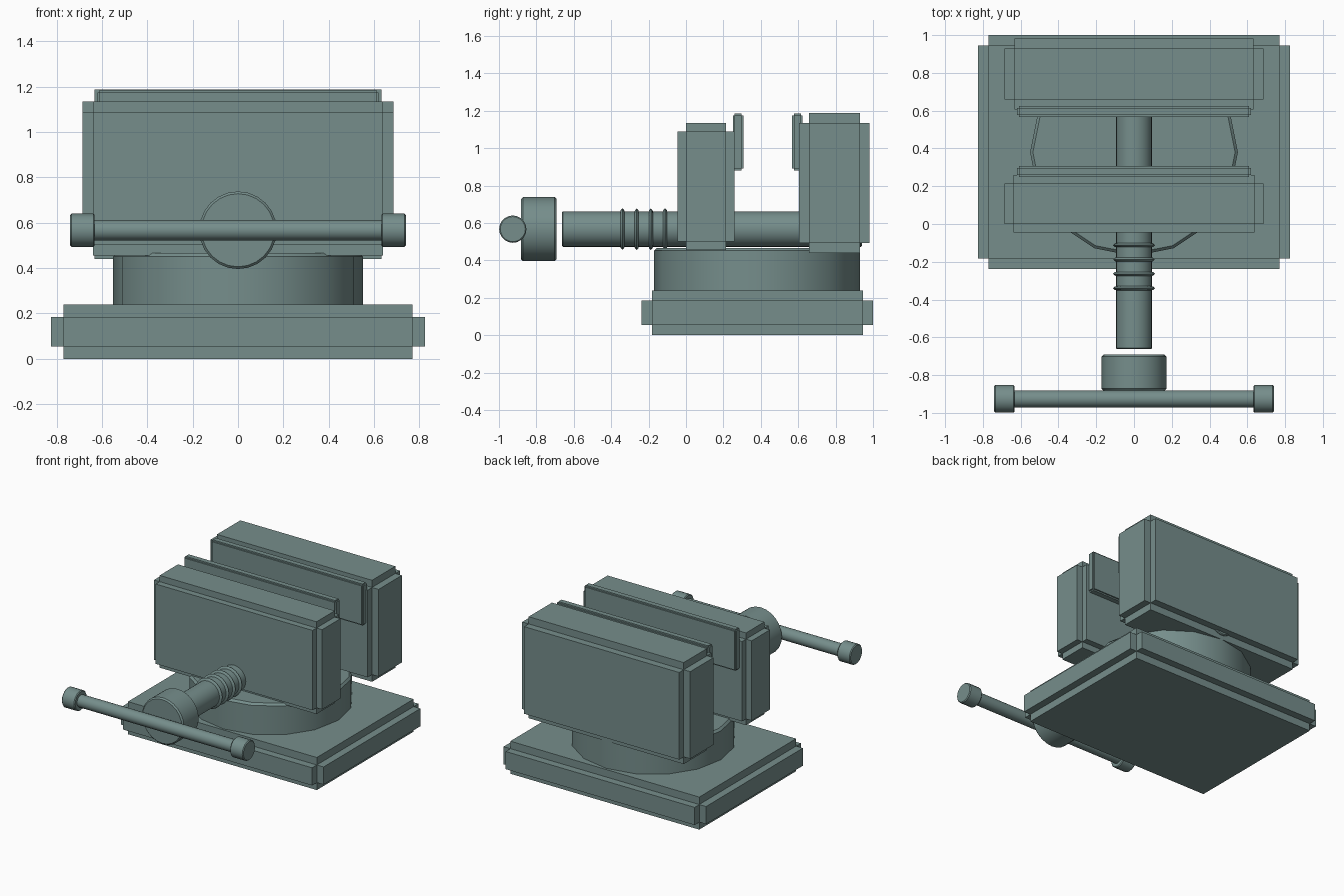
import bpy, bmesh, math
from mathutils import Matrix, Vector

if "Cube" in bpy.data.objects:
    bpy.data.objects.remove(bpy.data.objects["Cube"])

# dark grey-green paint shared by every part
paint = bpy.data.materials.new("dark_paint")
paint.diffuse_color = (.18, .27, .26, 1)
paint.use_nodes = True
paint.node_tree.nodes["Principled BSDF"].inputs["Base Color"].default_value = paint.diffuse_color


def finish(name, bm, smooth=False):
    bmesh.ops.recalc_face_normals(bm, faces=bm.faces[:])
    mesh = bpy.data.meshes.new(name)
    bm.to_mesh(mesh)
    bm.free()
    mesh.materials.append(paint)
    ob = bpy.data.objects.new(name, mesh)
    bpy.context.collection.objects.link(ob)
    if smooth:
        bpy.ops.object.select_all(action='DESELECT')
        ob.select_set(True)
        bpy.context.view_layer.objects.active = ob
        bpy.ops.object.shade_smooth_by_angle(angle=math.radians(40))
    return ob


def cube(bm, lo, hi):
    lo, hi = Vector(lo), Vector(hi)
    m = Matrix.Translation((lo + hi) / 2) @ Matrix.Diagonal((*(hi - lo), 1))
    return bmesh.ops.create_cube(bm, size=1, matrix=m)


def stepped_box(name, lo, hi, step):
    """Block whose six faces stand proud of its edges by one step."""
    bm = bmesh.new()
    for axis in range(3):
        a = [v + (0 if i == axis else step) for i, v in enumerate(lo)]
        b = [v - (0 if i == axis else step) for i, v in enumerate(hi)]
        cube(bm, a, b)
    return finish(name, bm)


def lathe(name, profile, origin, axis, sides):
    """Solid of revolution; profile is (radius, distance along axis)."""
    bm = bmesh.new()
    rot = Vector((0, 0, 1)).rotation_difference(Vector(axis)).to_matrix()
    rings = []
    for r, h in profile:
        rings.append([bm.verts.new(Vector(origin) + rot @ Vector(
            (r * math.cos(2 * math.pi * k / sides), r * math.sin(2 * math.pi * k / sides), h)))
            for k in range(sides)])
    for a, b in zip(rings, rings[1:]):
        for k in range(sides):
            n = (k + 1) % sides
            bm.faces.new((a[k], a[n], b[n], b[k]))
    bm.faces.new(rings[0][::-1])
    bm.faces.new(rings[-1])
    return finish(name, bm, True)


def rod(name, r, start, end, axis, origin, bevel=0.01, sides=24):
    prof = [(r - bevel, start), (r, start + bevel), (r, end - bevel), (r - bevel, end)]
    return lathe(name, prof, origin, axis, sides)


# base and swivel turret
stepped_box("base", (-.825, -.237, 0), (.825, 1.0, .24), .055)
lathe("swivel_turret", [(.55, .22), (.55, .452), (.535, .467)], (0, .38, 0), (0, 0, 1), 16)

# jaws
stepped_box("rear_jaw", (-.685, .605, .44), (.685, .982, 1.188), .053)
stepped_box("front_jaw", (-.685, -.045, .455), (.685, .26, 1.135), .046)

# gripping plates
for name, y in (("front_jaw_plate", .25), ("rear_jaw_plate", .567)):
    stepped_box(name, (-.62, y, .88), (.62, y + .057, 1.185), .01)

# screw and its thread rings
Y = (0, 1, 0)
Z = .567
rod("screw", .095, -.663, .94, Y, (0, 0, Z), .006)
for i in range(4):
    y = -.34 + i * .076
    prof = [(.09, y - .012), (.102, y - .009), (.111, y), (.102, y + .009), (.09, y + .012)]
    lathe(f"thread_ring_{i + 1}", prof, (0, 0, Z), Y, 24)

# handle hub, bar and end caps
rod("handle_hub", .171, -.882, -.692, Y, (0, 0, Z), .01)
X = (1, 0, 0)
rod("handle_bar", .045, -.68, .68, X, (0, -.926, Z), .005, 20)
for name, s in (("handle_cap_left", -1), ("handle_cap_right", 1)):
    rod(name, .073, .632, .74, (s, 0, 0), (0, -.926, Z), .006, 20)
